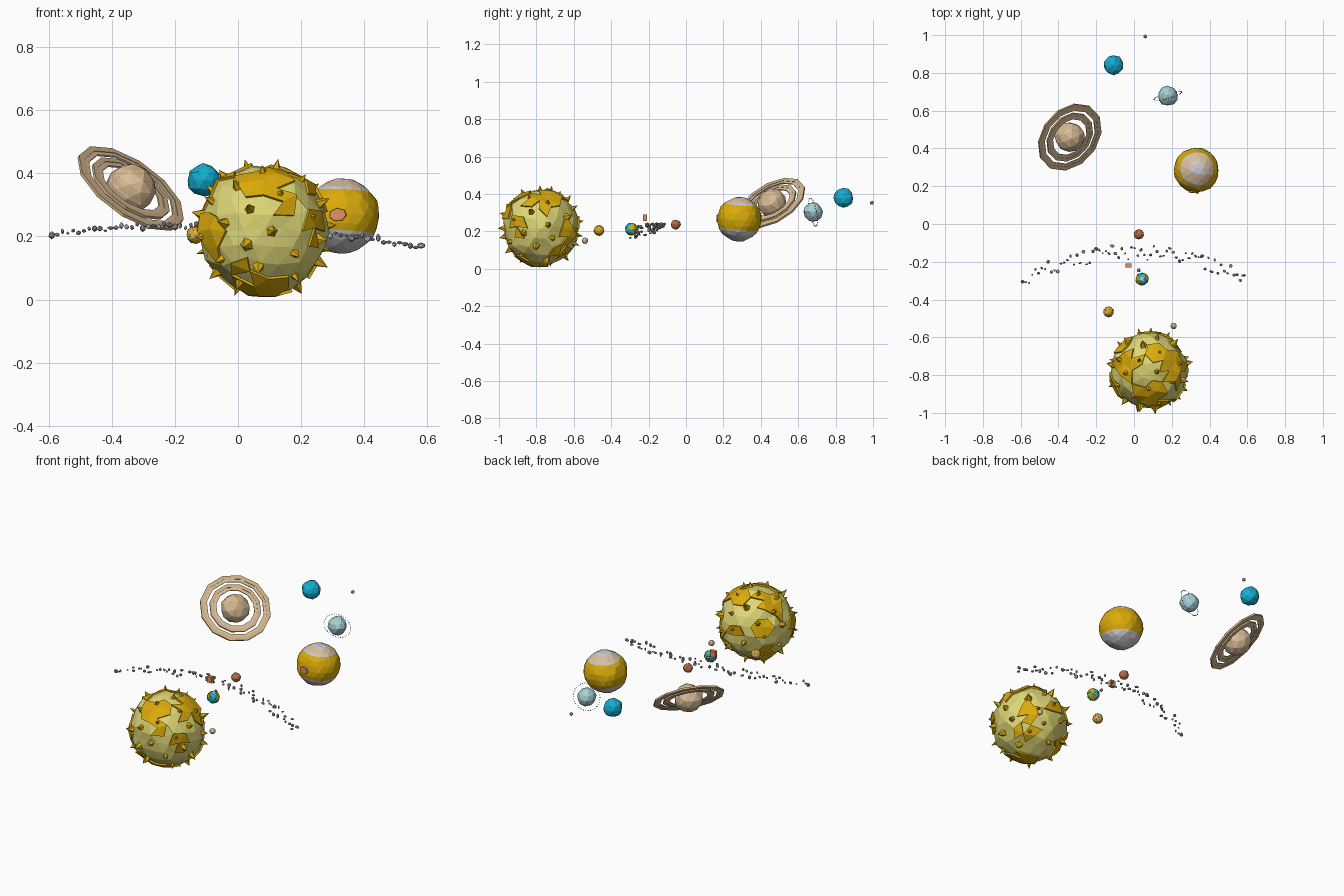
import bpy, bmesh, math, random
from mathutils import Vector, Matrix, noise

random.seed(4)
if "Cube" in bpy.data.objects:
    bpy.data.objects.remove(bpy.data.objects["Cube"])

COLOURS = {
    "pale_yellow": (0.72, 0.67, 0.18),
    "gold": (0.71, 0.41, 0.003),
    "tan": (0.70, 0.51, 0.32),
    "ring_tan": (0.64, 0.45, 0.25),
    "pale_grey": (0.58, 0.58, 0.62),
    "rock_grey": (0.38, 0.38, 0.39),
    "rust": (0.50, 0.15, 0.065),
    "salmon": (0.74, 0.28, 0.12),
    "cyan": (0.008, 0.43, 0.66),
    "pale_blue": (0.39, 0.63, 0.67),
}
MATS = {}
for label, rgb in COLOURS.items():
    m = bpy.data.materials.new(label)
    m.use_nodes = True
    m.diffuse_color = (*rgb, 1)
    m.node_tree.nodes["Principled BSDF"].inputs["Base Color"].default_value = (*rgb, 1)
    MATS[label] = m


def finish(name, bm, colours, loc=(0, 0, 0), axis=(0, 0, 1)):
    """Turn a bmesh into a flat-shaded object whose z points along axis."""
    mesh = bpy.data.meshes.new(name)
    bm.to_mesh(mesh)
    bm.free()
    for c in colours:
        mesh.materials.append(MATS[c])
    obj = bpy.data.objects.new(name, mesh)
    turn = Vector((0, 0, 1)).rotation_difference(Vector(axis).normalized())
    obj.matrix_world = Matrix.Translation(loc) @ turn.to_matrix().to_4x4()
    bpy.context.collection.objects.link(obj)


def globe(name, loc, r, colours, rule=None, detail=2, rough=0.03, lift=0,
          axis=(0, 0, 1), cuts=()):
    """Faceted ball, cut at heights; rule(direction) picks a slot, lift raises slot 1."""
    bm = bmesh.new()
    bmesh.ops.create_icosphere(bm, subdivisions=detail, radius=r)
    for v in bm.verts:
        v.co += Vector(random.uniform(-1, 1) for _ in range(3)) * r * rough
    for h in cuts:
        bmesh.ops.bisect_plane(bm, geom=bm.verts[:] + bm.edges[:] + bm.faces[:],
                               plane_co=(0, 0, h * r), plane_no=(0, 0, 1))
    if rule:
        for f in bm.faces:
            f.material_index = rule(f.calc_center_median() / r)
    if lift:
        patch = [f for f in bm.faces if f.material_index == 1]
        new = bmesh.ops.extrude_face_region(bm, geom=patch)["geom"]
        for v in [g for g in new if isinstance(g, bmesh.types.BMVert)]:
            v.co *= 1 + lift
            for f in v.link_faces:
                f.material_index = 1
    finish(name, bm, colours, loc, axis)


def banded(name, loc, r, colours, detail, axis, limits):
    """Ball with crisp bands: (lowest height, slot) pairs from the top down."""
    globe(name, loc, r, colours, lambda d: next(s for low, s in limits if d.z >= low),
          detail, 0.025, axis=axis, cuts=[low for low, s in limits[:-1]])


def patches(scale, seed, level):
    """Colour rule making irregular patches."""
    return lambda d: int(noise.noise(d * scale + Vector((seed, seed, 0))) > level)


# Sun: pale ball with raised gold patches
SUN = Vector((0.08, -0.778, 0.221))
SPOTS = [(Vector(d).normalized(), a) for d, a in (
    ((0, -0.7, 0.8), 0.36), ((0.4, -0.8, 0.4), 0.2), ((-0.85, -0.5, 0.05), 0.36),
    ((0, -0.3, -1), 0.42), ((0.7, 0.1, 0.85), 0.42), ((0.85, -0.6, 0.1), 0.26),
    ((-0.65, 0.15, 0.85), 0.38), ((0.2, 0.5, 0.8), 0.28), ((-0.65, 0.65, 0.3), 0.24),
    ((0.62, 0.7, -0.15), 0.27), ((0.55, 0.55, -0.65), 0.27), ((0, 1, 0.1), 0.18),
    ((-0.55, 0.5, -0.6), 0.3), ((-0.4, -0.7, -0.6), 0.15))]


def sun_rule(d):
    wobble = 0.2 * noise.noise(d * 5)
    return int(any(d.angle(c) < a + wobble for c, a in SPOTS))


globe("sun", SUN, 0.202, ("pale_yellow", "gold"), sun_rule, 3, 0.04, 0.045)

# Spikes spread evenly over the sun
bm = bmesh.new()
COUNT = 46
for i in range(COUNT):
    z = 1 - 2 * (i + 0.5) / COUNT
    if z < -0.9:
        continue
    a = i * math.pi * (3 - math.sqrt(5)) + random.uniform(-0.15, 0.15)
    flat = math.sqrt(1 - z * z)
    d = Vector((flat * math.cos(a), flat * math.sin(a), z))
    size = random.uniform(0.019, 0.029)
    turn = Vector((0, 0, 1)).rotation_difference(d).to_matrix().to_4x4()
    reach = random.uniform(0.204, 0.214)
    bmesh.ops.create_cone(bm, cap_ends=True, segments=5, radius1=size, radius2=0,
                          depth=0.052, matrix=Matrix.Translation(d * reach) @ turn)
finish("sun_spikes", bm, ["gold"], SUN)

# Small inner planets, moon and dwarf planet
globe("first_planet", (0.21, -0.54, 0.15), 0.017, ["tan"])
globe("second_planet", (-0.135, -0.465, 0.205), 0.028, ("ring_tan", "gold"),
      patches(2, 3, 0.05), lift=0.04)
globe("third_planet", (0.042, -0.292, 0.212), 0.033, ("cyan", "gold", "pale_grey"),
      lambda d: 2 if abs(d.z) > 0.93 else patches(2, 7, 0.12)(d), 3, lift=0.06)
globe("moon", (0.025, -0.245, 0.225), 0.01, ["rock_grey"])
globe("fourth_planet", (0.025, -0.055, 0.236), 0.027, ["rust"], rough=0.05)
globe("dwarf_planet", (0.06, 0.993, 0.353), 0.01, ["rock_grey"])

# Small block floating beside the third planet
bm = bmesh.new()
bmesh.ops.create_cube(bm, size=1, matrix=Matrix.Diagonal((0.03, 0.022, 0.036, 1)))
finish("floating_block", bm, ["salmon"], (-0.029, -0.219, 0.273))

# Large banded planet with its oval spot
BIG = Vector((0.33, 0.285, 0.265))
banded("banded_planet", BIG, 0.119, ("gold", "tan", "pale_grey"), 3, (0.05, 0.08, 1),
       ((0.92, 2), (0.74, 1), (0.66, 2), (-0.45, 0), (-2, 2)))
bm = bmesh.new()
bmesh.ops.create_cone(bm, cap_ends=True, segments=7, radius1=0.029, radius2=0.027, depth=0.009)
bmesh.ops.scale(bm, vec=(1, 0.75, 1), verts=bm.verts)
finish("planet_spot", bm, ["salmon"], BIG + Vector((-0.014, -0.116, 0.004)), (-0.1, -1, 0.04))

# Ringed planet
RINGED = Vector((-0.34, 0.46, 0.352))
TILT = (0.52, -0.43, 0.74)
banded("ringed_planet", RINGED, 0.08, ("tan", "ring_tan"), 2, TILT,
       ((0.8, 1), (0.3, 0), (0.1, 1), (-0.75, 0), (-2, 1)))


def flat_ring(name, inner, outer, thick, colour, sides=12):
    bm = bmesh.new()
    loops = []
    for r, z in ((inner, -thick), (outer, -thick), (outer, thick), (inner, thick)):
        loops.append([bm.verts.new((r * math.cos(math.tau * i / sides),
                                    r * math.sin(math.tau * i / sides), z))
                      for i in range(sides)])
    for k in range(4):
        a, b = loops[k], loops[(k + 1) % 4]
        for i in range(sides):
            j = (i + 1) % sides
            bm.faces.new((a[i], a[j], b[j], b[i]))
    bmesh.ops.recalc_face_normals(bm, faces=bm.faces)
    finish(name, bm, [colour], RINGED, TILT)


flat_ring("outer_ring_rim", 0.174, 0.196, 0.005, "ring_tan")
flat_ring("outer_ring", 0.158, 0.174, 0.003, "tan")
flat_ring("inner_ring_rim", 0.124, 0.143, 0.005, "ring_tan")
flat_ring("inner_ring", 0.106, 0.124, 0.003, "tan")

# Outer planets, one circled by a thin ring of specks
ICY = (0.179, 0.679, 0.303)
globe("icy_planet", ICY, 0.052, ["pale_blue"], rough=0.06)
globe("outer_planet", (-0.108, 0.842, 0.379), 0.053, ["cyan"], rough=0.06)


def rock(bm, at, r):
    shape = Matrix.Diagonal((*(random.uniform(0.6, 1.3) for _ in range(3)), 1))
    spin = Matrix.Rotation(random.uniform(0, 6), 4, "Z")
    bmesh.ops.create_icosphere(bm, subdivisions=1, radius=r,
                               matrix=Matrix.Translation(at) @ spin @ shape)


bm = bmesh.new()
SPECKS = 34
for i in range(SPECKS):
    a = math.tau * i / SPECKS
    rock(bm, Vector((math.cos(a), math.sin(a), 0)) * 0.076, 0.003)
finish("speck_ring", bm, ["rock_grey"], ICY, (-0.27, 1, 0.2))

# Curved belt of rocks
bm = bmesh.new()
ROCKS = 70
for i in range(ROCKS):
    x = -0.59 + 1.17 * i / (ROCKS - 1)
    y = -0.15 - 0.4 * x * x + random.uniform(-0.04, 0.04)
    z = 0.232 - 0.04 * x - 0.13 * x * x + random.uniform(-0.008, 0.008)
    rock(bm, Vector((x, y, z)), random.uniform(0.007, 0.011))
finish("rock_belt", bm, ["rock_grey"])
